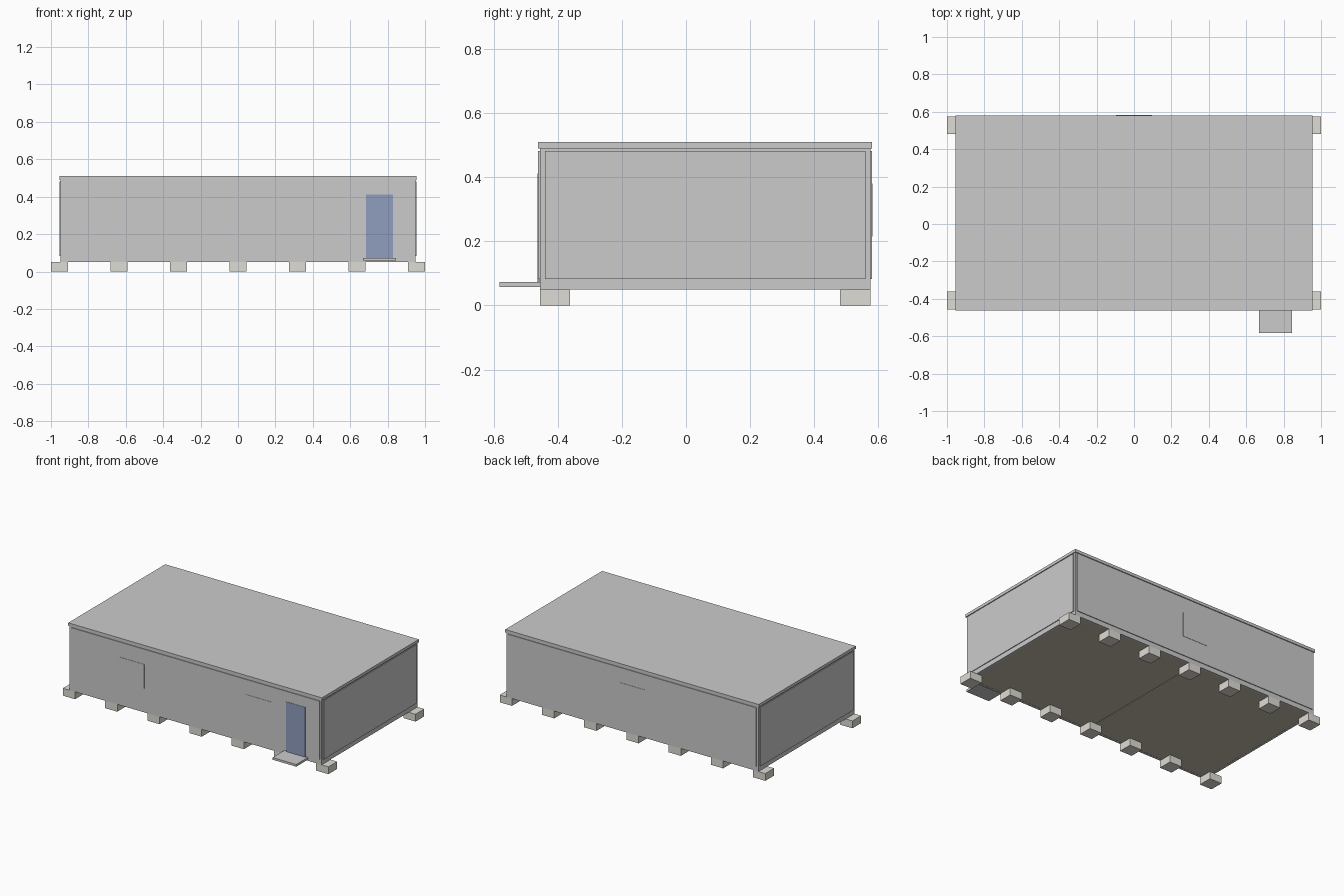
import bpy

if "Cube" in bpy.data.objects:
    bpy.data.objects.remove(bpy.data.objects["Cube"])


def material(name, color):
    m = bpy.data.materials.new(name)
    m.diffuse_color = (*color, 1)
    m.use_nodes = True
    m.node_tree.nodes["Principled BSDF"].inputs["Base Color"].default_value = m.diffuse_color
    return m


def box(name, x, y, z, mat=None):
    """Box from (min, max) ranges on each axis."""
    bpy.ops.mesh.primitive_cube_add(size=1, location=[(a + b) / 2 for a, b in (x, y, z)])
    ob = bpy.context.object
    ob.name = name
    ob.scale = [b - a for a, b in (x, y, z)]
    bpy.ops.object.transform_apply(location=False, rotation=False, scale=True)
    if mat:
        ob.data.materials.append(mat)
    return ob


door_blue = material("door_blue", (0.28, 0.34, 0.52))
concrete = material("concrete", (0.74, 0.72, 0.66))
timber = material("timber", (0.56, 0.51, 0.41))

X = 0.949               # half length of the frame
Y0, Y1 = -0.456, 0.575  # front and back of the frame

# Foundation blocks, seven along each long side
for i in range(7):
    cx = -0.954 + i * 0.318
    for side, y in (("front", (Y0, -0.362)), ("back", (0.481, Y1))):
        box(f"foundation_block_{side}_{i + 1}", (cx - 0.046, cx + 0.046), y, (0, 0.05), concrete)

# Floor frame rails around two timber floor panels
box("frame_rail_front", (-X, X), (Y0, Y0 + 0.016), (0.05, 0.08))
box("frame_rail_back", (-X, X), (Y1 - 0.016, Y1), (0.05, 0.08))
for s, name in ((-1, "left"), (1, "right")):
    xs = sorted((s * X, s * (X - 0.016)))
    box(f"frame_rail_{name}", xs, (Y0 + 0.016, Y1 - 0.016), (0.05, 0.08))
    xs = sorted((s * 0.001, s * (X - 0.016)))
    box(f"floor_panel_{name}", xs, (Y0 + 0.016, Y1 - 0.016), (0.051, 0.08), timber)

# Wall core and overhanging roof slab
box("wall_core", (-X, X), (Y0, Y1), (0.08, 0.49))
box("roof", (-0.955, 0.955), (-0.462, 0.581), (0.49, 0.51))

# Thin cladding panels standing proud of the frame
for s, name in ((-1, "left"), (1, "right")):
    box(f"cladding_{name}", sorted((s * X, s * 0.954)), (-0.44, 0.56), (0.082, 0.482))
box("cladding_front", (-0.935, 0.935), (-0.461, Y0), (0.082, 0.482))
box("cladding_back", (-0.935, 0.935), (Y1, 0.58), (0.082, 0.482))

# Nearly flush windows
for name, cx, y in (("front_left", -0.477, (-0.463, -0.461)),
                    ("front_right", 0.477, (-0.463, -0.461)),
                    ("back", 0, (0.58, 0.582))):
    box(f"window_{name}", (cx - 0.095, cx + 0.095), y, (0.215, 0.38))

# Door and entrance step
box("door", (0.684, 0.83), (-0.463, Y0), (0.072, 0.412), door_blue)
box("entrance_step", (0.668, 0.846), (-0.582, Y0), (0.058, 0.073))
